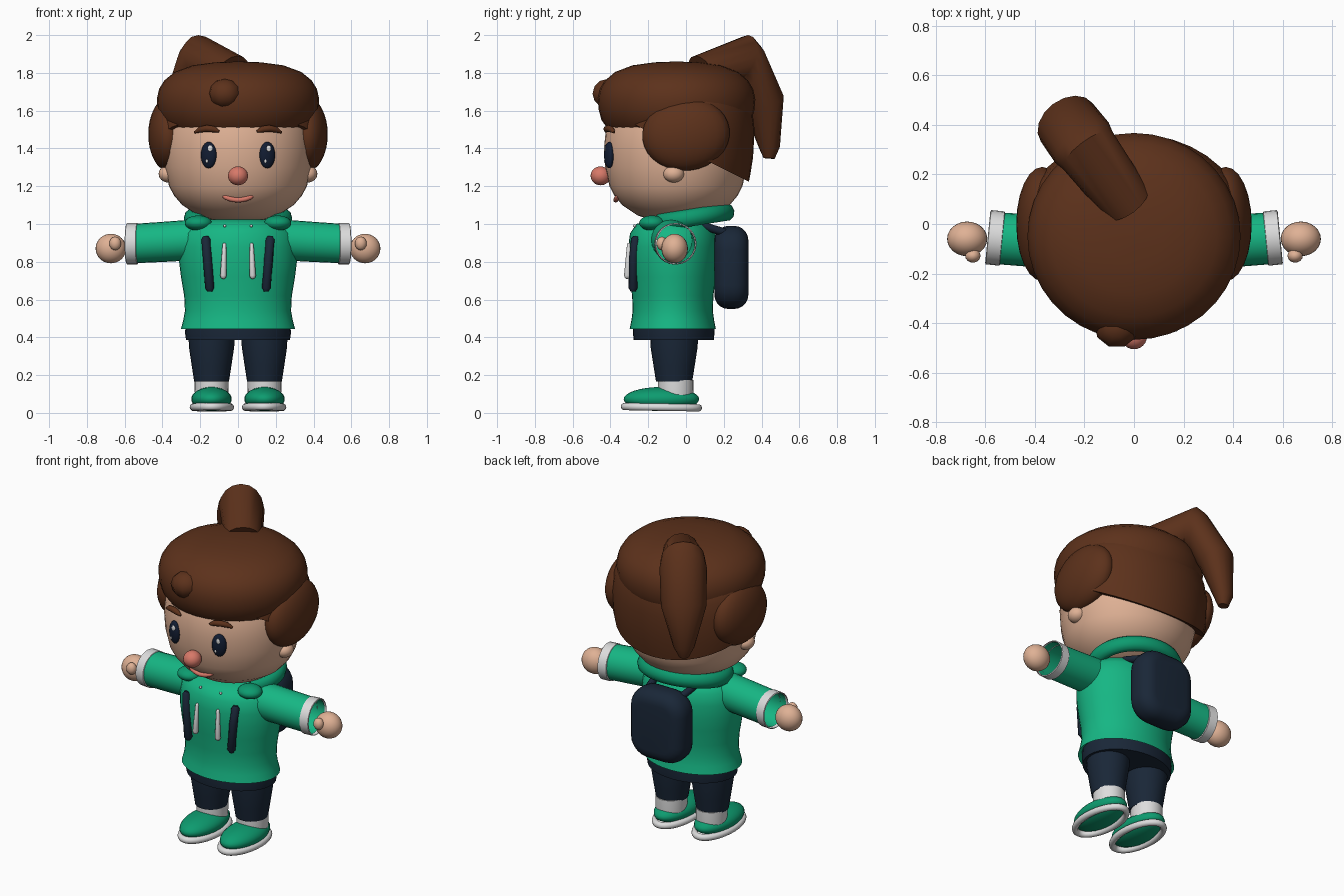
import bpy, bmesh, math
from mathutils import Vector, Matrix

cube = bpy.data.objects.get("Cube")
if cube:
    bpy.data.objects.remove(cube, do_unlink=True)


def material(name, rgb):
    m = bpy.data.materials.new(name)
    m.use_nodes = True
    m.diffuse_color = (*rgb, 1)
    m.node_tree.nodes["Principled BSDF"].inputs["Base Color"].default_value = (*rgb, 1)
    return m


SKIN = material("skin", (0.74, 0.44, 0.3))
HAIR = material("brown hair", (0.108, 0.031, 0.011))
GREEN = material("hoodie green", (0.008, 0.47, 0.23))
DARK_GREEN = material("shoe green", (0.004, 0.33, 0.16))
NAVY = material("navy cloth", (0.01, 0.02, 0.039))
WHITE = material("white trim", (0.72, 0.72, 0.72))
PINK = material("nose pink", (0.68, 0.19, 0.14))
EYE = material("eye navy", (0.006, 0.012, 0.032))


def finish(name, bm, mat, angle=50):
    bmesh.ops.recalc_face_normals(bm, faces=bm.faces)
    me = bpy.data.meshes.new(name)
    bm.to_mesh(me)
    bm.free()
    ob = bpy.data.objects.new(name, me)
    bpy.context.collection.objects.link(ob)
    me.materials.append(mat)
    bpy.ops.object.select_all(action='DESELECT')
    ob.select_set(True)
    bpy.context.view_layer.objects.active = ob
    bpy.ops.object.shade_smooth_by_angle(angle=math.radians(angle))
    return ob


def bridge(bm, rings, caps=True):
    # skin a list of point rings
    vs = [[bm.verts.new(p) for p in r] for r in rings]
    n = len(vs[0])
    for a, b in zip(vs, vs[1:]):
        for i in range(n):
            bm.faces.new((a[i], a[(i + 1) % n], b[(i + 1) % n], b[i]))
    if caps:
        bm.faces.new(vs[0])
        bm.faces.new(vs[-1])


def lathe(name, profile, mat, center=(0, 0), ys=1.0, n=32, cut=None):
    # upright elliptical lathe from (radius, z) points
    bm = bmesh.new()
    cx, cy = center
    rings = [[(cx + r * math.cos(t), cy + r * ys * math.sin(t), z)
              for t in (2 * math.pi * i / n for i in range(n))] for r, z in profile]
    bridge(bm, rings)
    if cut:
        bmesh.ops.bisect_plane(bm, geom=bm.verts[:] + bm.edges[:] + bm.faces[:],
                               plane_co=cut[0], plane_no=cut[1], clear_inner=True)
        bmesh.ops.holes_fill(bm, edges=[e for e in bm.edges if e.is_boundary], sides=0)
    return finish(name, bm, mat)


def ball(name, loc, radii, mat, seg=24, rot=None):
    bm = bmesh.new()
    bmesh.ops.create_uvsphere(bm, u_segments=seg, v_segments=seg * 2 // 3, radius=1)
    m = Matrix.Translation(loc) @ (rot or Matrix()) @ Matrix.Diagonal((*radii, 1))
    bmesh.ops.transform(bm, matrix=m, verts=bm.verts)
    return finish(name, bm, mat)


def ring(name, loc, major, minor, mat, tilt=0.0, start=0, span=360):
    # elliptical ring or arc: major radii (x, y), minor radii (across, up)
    bm = bmesh.new()
    n, k = 36, 10
    rot = Matrix.Rotation(tilt, 3, 'X')
    rings = []
    for i in range(n + 1):
        t = math.radians(start + span * i / n)
        c, s = math.cos(t), math.sin(t)
        rings.append([Vector(loc) + rot @ Vector(((major[0] + minor[0] * math.cos(a)) * c,
                                                  (major[1] + minor[0] * math.cos(a)) * s,
                                                  minor[1] * math.sin(a)))
                      for a in (2 * math.pi * j / k for j in range(k))])
    bridge(bm, rings, span < 360)
    bmesh.ops.remove_doubles(bm, verts=bm.verts, dist=0.0001)
    return finish(name, bm, mat)


def tube(name, points, radii, mat, n=12, caps=True):
    bm = bmesh.new()
    pts = [Vector(p) for p in points]
    rings = []
    for i, p in enumerate(pts):
        d = pts[min(i + 1, len(pts) - 1)] - pts[max(i - 1, 0)]
        q = d.to_track_quat('Z', 'Y')
        rings.append([p + q @ Vector((radii[i] * math.cos(a), radii[i] * math.sin(a), 0))
                      for a in (2 * math.pi * j / n for j in range(n))])
    bridge(bm, rings, caps)
    return finish(name, bm, mat)


def rod(name, a, b, ra, rb, mat):
    # straight bar with rounded ends
    a, b = Vector(a), Vector(b)
    d = (b - a).normalized()
    tube(name, [a, a + d * ra * .3, a + d * ra, b - d * rb, b - d * rb * .3, b],
         [ra * .3, ra * .75, ra, rb, rb * .75, rb * .3], mat)


# Head and hair
lathe("head", [(.02, 1.01), (.12, 1.018), (.21, 1.045), (.295, 1.1), (.338, 1.15), (.365, 1.2),
               (.388, 1.3), (.395, 1.4), (.385, 1.5), (.34, 1.62), (.2, 1.75)],
      SKIN, (0, -.053), .965, 40)
lathe("hair_back", [(.4, 1.15), (.425, 1.25), (.445, 1.35), (.455, 1.5), (.44, 1.6), (.4, 1.7), (.2, 1.8)],
      HAIR, (0, -.01), .82, 36, cut=((0, 0, 1.39), (0, .45, .9)))
lathe("hair_top", [(.34, 1.525), (.38, 1.51), (.41, 1.55), (.425, 1.605), (.43, 1.66), (.418, 1.715),
                   (.39, 1.76), (.335, 1.805), (.24, 1.84), (.12, 1.856), (.01, 1.86)], HAIR, (0, -.05), .97, 36)
ball("hair_tuft", (-.07, -.415, 1.69), (.09, .085, .078), HAIR, 9)

# Ponytail: (inner, outer, half width) sections on a slanted vertical plane
bm = bmesh.new()
out = Vector((-.6, .8, 0))
side = Vector((.8, .6, 0))
rings = []
for d0, z0, d1, z1, w in [(.16, 1.7, .06, 1.89, .105), (.33, 1.76, .41, 2.0, .125), (.36, 1.72, .46, 1.95, .135),
                          (.42, 1.6, .605, 1.69, .13), (.5, 1.4, .605, 1.41, .06), (.52, 1.35, .58, 1.345, .03)]:
    a = Vector((.036, 0, z0)) + out * d0
    b = Vector((.036, 0, z1)) + out * d1
    rings.append([(a + b) / 2 + (b - a) / 2 * math.cos(t) + side * w * math.sin(t)
                  for t in (math.pi * i / 8 for i in range(16))])
bridge(bm, rings)
finish("ponytail", bm, HAIR)

# Face
ball("nose", (0, -.452, 1.255), (.053, .053, .05), PINK)
tube("mouth", [(x * .0215, -.372 + .0008 * x * x, 1.127 + .0016 * x * x) for x in range(-4, 5)],
     [.004] + [.013] * 7 + [.004], PINK)

# Torso
lathe("hoodie", [(.27, .47), (.302, .445), (.29, .49), (.281, .54), (.285, .62), (.302, .72), (.312, .8),
                 (.312, .88), (.3, .95), (.255, 1.0), (.15, 1.025)], GREEN, (0, -.07), .755, 40)
lathe("shorts_waist", [(.275, .385), (.28, .42), (.278, .47)], NAVY, (0, -.065), .77, 36)
ring("hood_collar", (0, .005, 1.03), (.245, .212), (.042, .048), DARK_GREEN, math.radians(9), -42, 264)

# Backpack: rounded outline first, then rounded rims
bm = bmesh.new()
bmesh.ops.create_cube(bm, size=1)
bmesh.ops.transform(bm, matrix=Matrix.Translation((0, .24, .77)) @ Matrix.Diagonal((.375, .18, .44, 1)), verts=bm.verts)
for offset, rim in ((.125, False), (.075, True)):
    edges = [e for e in bm.edges if (abs(e.verts[0].co.y - e.verts[1].co.y) < .01) == rim]
    bmesh.ops.bevel(bm, geom=edges, offset=offset, segments=5, profile=.5, affect='EDGES')
finish("backpack", bm, NAVY)

for s, tag in ((1, "left"), (-1, "right")):
    # Face and head details
    ball(tag + "_eye", (s * .155, -.407, 1.365), (.043, .024, .07), EYE, rot=Matrix.Rotation(s * .35, 4, 'Z'))
    ball(tag + "_eye_glint", (s * .155 + .008, -.43, 1.4), (.013, .005, .017), WHITE, 12)
    ball(tag + "_eye_spark", (s * .155 - .01, -.43, 1.333), (.007, .004, .01), WHITE, 12)
    tube(tag + "_eyebrow", [(s * .1, -.425, 1.49), (s * .13, -.42, 1.502), (s * .165, -.41, 1.506),
                            (s * .2, -.395, 1.5), (s * .23, -.38, 1.485)], [.006, .017, .018, .016, .006], HAIR)
    ball(tag + "_ear", (s * .37, -.065, 1.265), (.05, .055, .045), SKIN)
    ball(tag + "_side_hair", (s * .37, 0, 1.475), (.105, .232, .193), HAIR, rot=Matrix.Rotation(.12, 4, 'X'))

    # Arms
    tube(tag + "_sleeve", [(s * .2, -.08, .918), (s * .4, -.068, .905), (s * .575, -.056, .895)],
         [.108, .106, .104], GREEN, 24, False)
    tube(tag + "_cuff", [(s * x, -.056 + (x - .56) * .1, .895) for x in (.53, .533, .587, .59)],
         [.104, .11, .11, .104], WHITE, 24, False)
    ball(tag + "_hand", (s * .673, -.06, .87), (.081, .07, .078), SKIN)
    ball(tag + "_thumb", (s * .65, -.128, .897), (.031, .028, .036), SKIN, 16)

    # Hood lobes, drawstrings and straps
    ball(tag + "_hood_lobe", (s * .21, -.18, 1.005), (.072, .068, .04), DARK_GREEN)
    rod(tag + "_drawstring", (s * .072, -.302, .9), (s * .078, -.312, .71), .01, .017, WHITE)
    ball(tag + "_eyelet", (s * .07, -.272, .99), (.008, .008, .008), WHITE, 8)
    tube(tag + "_front_strap", [(s * .17, -.265, .935), (s * .17, -.268, .92), (s * .162, -.278, .82),
                                (s * .15, -.28, .66), (s * .149, -.279, .643)],
         [.014, .024, .024, .024, .014], NAVY)
    rod(tag + "_back_strap", (s * .14, .06, 1.0), (s * .11, .22, .95), .02, .022, NAVY)

    # Legs and feet
    lathe(tag + "_trouser_leg", [(.092, .165), (.105, .25), (.12, .35), (.122, .42)], NAVY, (s * .14, -.063), 1.04, 24)
    lathe(tag + "_sock", [(.088, .09), (.09, .13), (.09, .175)], WHITE, (s * .14, -.055), 1.05, 24)
    ball(tag + "_shoe", (s * .14, -.13, .073), (.107, .2, .064), DARK_GREEN)
    ring(tag + "_sole_rim", (s * .138, -.13, .03), (.098, .195), (.02, .02), WHITE, math.radians(-1))
